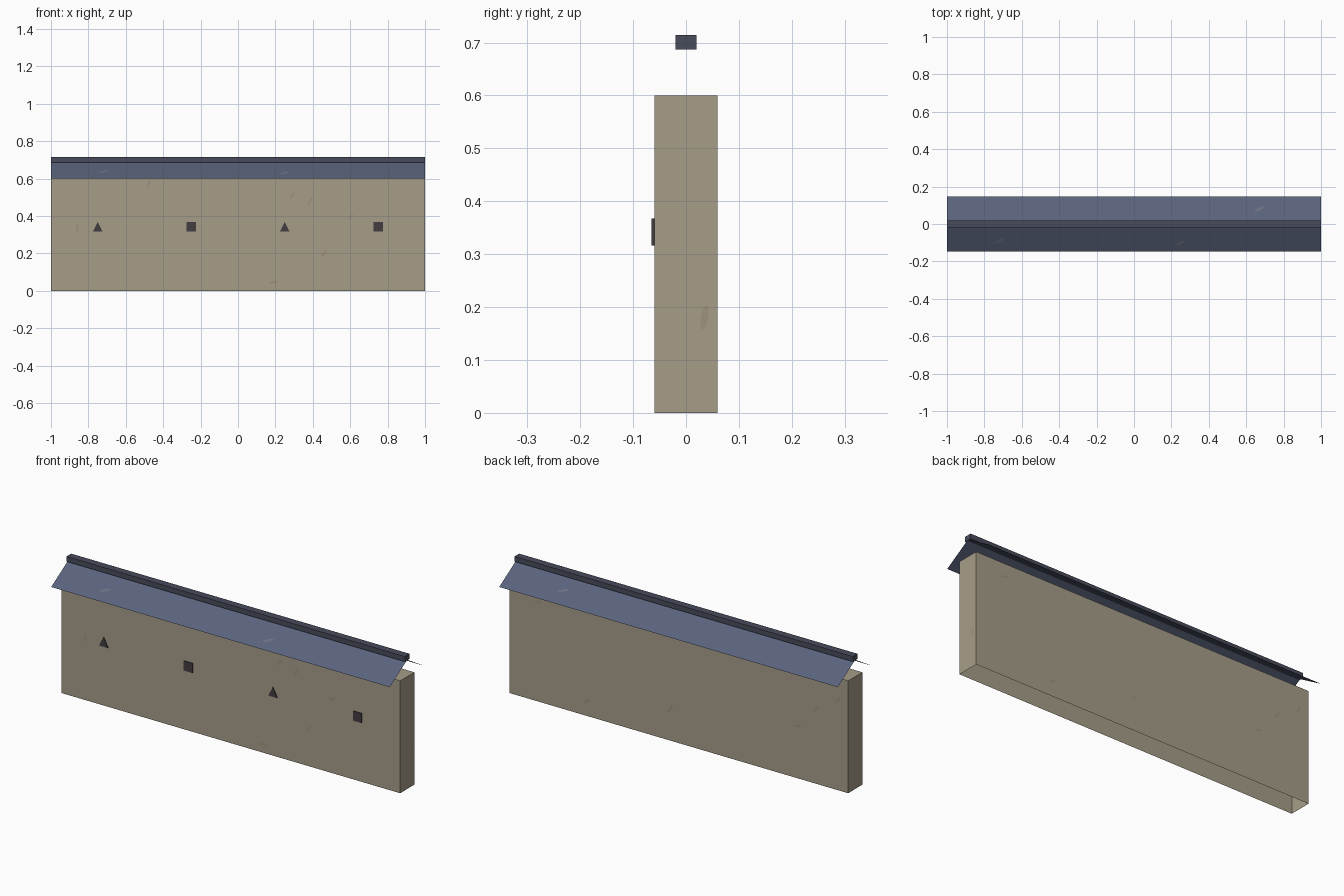
import bpy, bmesh
from math import cos, sin, pi, radians
from mathutils import Vector

if "Cube" in bpy.data.objects:
    bpy.data.objects.remove(bpy.data.objects["Cube"])


def material(name, rgb):
    m = bpy.data.materials.new(name)
    m.diffuse_color = (*rgb, 1)
    m.use_nodes = True
    m.node_tree.nodes["Principled BSDF"].inputs["Base Color"].default_value = m.diffuse_color
    return m


PLASTER = material("plaster", (0.38, 0.34, 0.25))
TILE = material("slate_blue", (0.10, 0.125, 0.20))
RIDGE = material("dark_slate", (0.065, 0.07, 0.105))
DARK = material("dark_opening", (0.055, 0.045, 0.052))
STAIN = material("stain", (0.34, 0.29, 0.22))
ROOF_STAIN = material("roof_stain", (0.15, 0.16, 0.22))


def finish(name, bm, mat):
    me = bpy.data.meshes.new(name)
    bm.to_mesh(me)
    bm.free()
    me.materials.append(mat)
    ob = bpy.data.objects.new(name, me)
    bpy.context.collection.objects.link(ob)
    return ob


def box(name, lo, hi, mat, open_bottom=False):
    bm = bmesh.new()
    bmesh.ops.create_cube(bm, size=1)
    lo, hi = Vector(lo), Vector(hi)
    for v in bm.verts:
        v.co = Vector([lo[i] + (v.co[i] + 0.5) * (hi[i] - lo[i]) for i in range(3)])
    if open_bottom:
        bm.normal_update()
        down = [f for f in bm.faces if f.normal.z < -0.9]
        bmesh.ops.delete(bm, geom=down, context='FACES_ONLY')
    return finish(name, bm, mat)


def sheet(name, pts, mat):
    bm = bmesh.new()
    bm.faces.new([bm.verts.new(p) for p in pts])
    return finish(name, bm, mat)


# Wall body, hollow and open underneath
box("wall", (-1, -0.06, 0), (1, 0.06, 0.6), PLASTER, open_bottom=True)

# Two thin roof slopes and the ridge cap
EAVE_Y, EAVE_Z, TOP_Z = 0.148, 0.60, 0.69
for name, s in (("roof_front", -1), ("roof_back", 1)):
    sheet(name, [(s, s * EAVE_Y, EAVE_Z), (-s, s * EAVE_Y, EAVE_Z),
                 (-s, 0, TOP_Z), (s, 0, TOP_Z)], TILE)
box("ridge_cap", (-1, -0.02, 0.687), (1, 0.02, 0.714), RIDGE)

# Alternating triangular and square loopholes on the front
for i, x in enumerate((-0.75, -0.25, 0.25, 0.75)):
    ob = box("loophole_%d" % i, (x - 0.026, -0.065, 0.316), (x + 0.026, -0.06, 0.367), DARK)
    if i % 2 == 0:
        bm = bmesh.new()
        bm.from_mesh(ob.data)
        for v in bm.verts:
            if v.co.z > 0.34:
                v.co.x = x
        bmesh.ops.remove_doubles(bm, verts=bm.verts, dist=1e-4)
        bm.to_mesh(ob.data)
        bm.free()


# Small weathering flecks lying on the surfaces
def fleck(name, centre, u, v, angle, length, mat):
    u, v = Vector(u).normalized(), Vector(v).normalized()
    c = Vector(centre) + u.cross(v) * 0.0015
    a = radians(angle)
    pts = []
    for k in range(8):
        p, q = length * cos(k * pi / 4), length * 0.3 * sin(k * pi / 4)
        pts.append(c + u * (p * cos(a) - q * sin(a)) + v * (p * sin(a) + q * cos(a)))
    sheet(name, pts, mat)


for x, z, ang in ((-0.48, 0.57, 65), (0.29, 0.51, 50), (0.385, 0.48, 60), (0.6, 0.395, 35),
                  (0.46, 0.2, 50), (0.19, 0.045, 10), (-0.86, 0.335, 85)):
    fleck("front_fleck", (x, -0.06, z), (1, 0, 0), (0, 0, 1), ang, 0.024, STAIN)
for x, z, ang in ((0.83, 0.53, 20), (0.54, 0.08, 30), (0.05, 0.17, 60),
                  (-0.7, 0.28, 20), (-0.81, 0.40, 50), (-0.94, 0.48, 60)):
    fleck("back_fleck", (x, 0.06, z), (-1, 0, 0), (0, 0, 1), ang, 0.024, STAIN)
fleck("end_fleck", (0.999, 0.035, 0.18), (0, 1, 0), (0, 0, 1), 80, 0.024, STAIN)
for x, y in ((-0.72, -0.09), (0.25, -0.1), (0.67, 0.08)):
    s = 1 if y > 0 else -1
    z = TOP_Z - abs(y) * (TOP_Z - EAVE_Z) / EAVE_Y
    fleck("roof_fleck", (x, y, z), (-s, 0, 0),
          (0, -s * EAVE_Y, TOP_Z - EAVE_Z), 30, 0.03, ROOF_STAIN)
